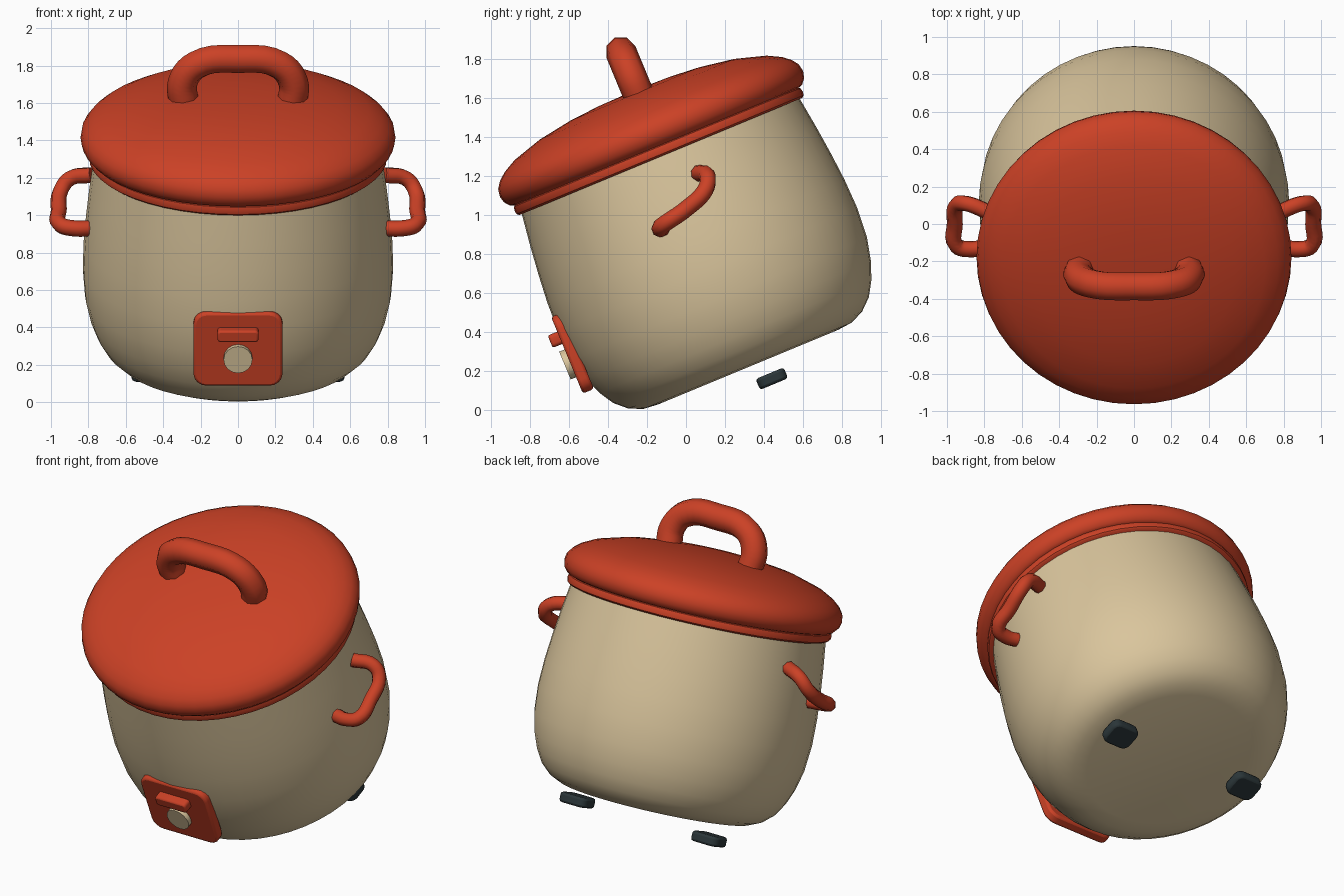
import bpy, bmesh, math
from mathutils import Matrix

cube = bpy.data.objects.get("Cube")
if cube:
    bpy.data.objects.remove(cube, do_unlink=True)

# The whole pot leans forward; parts are built upright about the pot axis
TILT = Matrix.Rotation(math.radians(22.5), 4, 'X') @ Matrix.Translation((0, 0.378, 0))


def material(name, rgb):
    m = bpy.data.materials.new(name)
    m.use_nodes = True
    m.diffuse_color = (*rgb, 1)
    bsdf = m.node_tree.nodes["Principled BSDF"]
    bsdf.inputs["Base Color"].default_value = (*rgb, 1)
    bsdf.inputs["Roughness"].default_value = 0.6
    return m


RED = material("tomato red", (0.60, 0.053, 0.019))
CREAM = material("warm cream", (0.70, 0.56, 0.335))
DARK = material("dark slate", (0.024, 0.037, 0.041))


def finish(obj, angle=35):
    bpy.ops.object.select_all(action='DESELECT')
    obj.select_set(True)
    bpy.context.view_layer.objects.active = obj
    bpy.ops.object.shade_smooth_by_angle(angle=math.radians(angle))


def add_mesh(name, bm, mat, matrix=TILT):
    bmesh.ops.recalc_face_normals(bm, faces=bm.faces[:])
    mesh = bpy.data.meshes.new(name)
    bm.to_mesh(mesh)
    bm.free()
    mesh.materials.append(mat)
    obj = bpy.data.objects.new(name, mesh)
    bpy.context.collection.objects.link(obj)
    obj.matrix_world = matrix
    return obj


def lathe(name, profile, mat, steps=48):
    bm = bmesh.new()
    verts = [bm.verts.new((r, 0, z)) for r, z in profile]
    edges = [bm.edges.new(pair) for pair in zip(verts, verts[1:])]
    bmesh.ops.spin(bm, geom=verts + edges, cent=(0, 0, 0), axis=(0, 0, 1),
                   angle=math.tau, steps=steps)
    bmesh.ops.remove_doubles(bm, verts=bm.verts[:], dist=0.0005)
    finish(add_mesh(name, bm, mat), 40)


def rounded_plate(name, size, centre, axis, corner, edge, mat):
    """Box with round corners about one axis and a softened rim."""
    bm = bmesh.new()
    bmesh.ops.create_cube(bm, size=1)
    bmesh.ops.scale(bm, vec=size, verts=bm.verts[:])
    along = [e for e in bm.edges
             if abs((e.verts[0].co - e.verts[1].co)[axis]) > 0.001]
    bmesh.ops.bevel(bm, geom=along, offset=corner, segments=4, profile=0.5,
                    affect='EDGES')
    bmesh.ops.translate(bm, vec=centre, verts=bm.verts[:])
    obj = add_mesh(name, bm, mat)
    bevel = obj.modifiers.new("soft_rim", 'BEVEL')
    bevel.width = edge
    bevel.segments = 2
    bevel.angle_limit = math.radians(50)
    finish(obj)


def tube(name, points, radius, mat, matrix):
    curve = bpy.data.curves.new(name, 'CURVE')
    curve.dimensions = '3D'
    curve.bevel_depth = radius
    curve.bevel_resolution = 2
    curve.resolution_u = 5
    curve.use_fill_caps = True
    spline = curve.splines.new('BEZIER')
    spline.bezier_points.add(len(points) - 1)
    for bp, co in zip(spline.bezier_points, points):
        bp.co = co
        bp.handle_left_type = bp.handle_right_type = 'AUTO'
    curve.materials.append(mat)
    obj = bpy.data.objects.new(name, curve)
    bpy.context.collection.objects.link(obj)
    obj.matrix_world = matrix
    bpy.ops.object.select_all(action='DESELECT')
    obj.select_set(True)
    bpy.context.view_layer.objects.active = obj
    bpy.ops.object.convert(target='MESH')
    finish(bpy.context.object, 50)


# Pot body
lathe("pot_body", [(0, 0.08), (0.50, 0.08), (0.58, 0.088), (0.65, 0.12),
                   (0.71, 0.175), (0.755, 0.25), (0.79, 0.34), (0.818, 0.46),
                   (0.83, 0.62), (0.825, 0.78), (0.812, 0.93), (0.795, 1.08),
                   (0.772, 1.25), (0, 1.26)], CREAM)

# Rim band and domed lid
lathe("rim_band", [(0, 1.25), (0.785, 1.25), (0.797, 1.26), (0.80, 1.28),
                   (0.795, 1.30), (0.78, 1.31), (0, 1.31)], RED)
lathe("lid", [(0, 1.305), (0.79, 1.305), (0.81, 1.312), (0.833, 1.34),
              (0.842, 1.375), (0.835, 1.415), (0.81, 1.45), (0.77, 1.483),
              (0.70, 1.52), (0.54, 1.568), (0.36, 1.597), (0.2, 1.61),
              (0, 1.615)], RED)

# Lid handle
half = [(-0.29, 1.57), (-0.295, 1.69), (-0.22, 1.79)]
arch = half + [(0, 1.823)] + [(-x, z) for x, z in reversed(half)]
tube("lid_handle", [(x, 0.016, z) for x, z in arch], 0.08, RED, TILT)

# Side handles, slightly twisted loops
loop = [(0.78, -0.12, 0.93), (0.88, -0.135, 0.93), (0.95, -0.115, 0.95),
        (0.958, 0.0, 1.03), (0.948, 0.1, 1.13), (0.90, 0.11, 1.195),
        (0.78, 0.065, 1.215)]
for side, sign in (("left", 1), ("right", -1)):
    tube(side + "_handle", [(sign * x, y, z) for x, y, z in loop], 0.043,
         RED, Matrix.Identity(4))

# Control panel, switch and dial
rounded_plate("control_panel", (0.476, 0.062, 0.425), (0, -0.804, 0.492),
              1, 0.07, 0.014, RED)
rounded_plate("switch_lever", (0.22, 0.08, 0.068), (0, -0.848, 0.589),
              1, 0.02, 0.01, RED)
bm = bmesh.new()
bmesh.ops.create_cone(bm, cap_ends=True, segments=16, radius1=0.077,
                      radius2=0.077, depth=0.07,
                      matrix=Matrix.Translation((0, -0.83, 0.447))
                      @ Matrix.Rotation(math.pi / 2, 4, 'X'))
finish(add_mesh("dial", bm, CREAM))

# Feet
for side, sign in (("left", 1), ("right", -1)):
    rounded_plate(side + "_foot", (0.19, 0.156, 0.06),
                  (sign * 0.475, 0.09, -0.021), 2, 0.045, 0.014, DARK)
